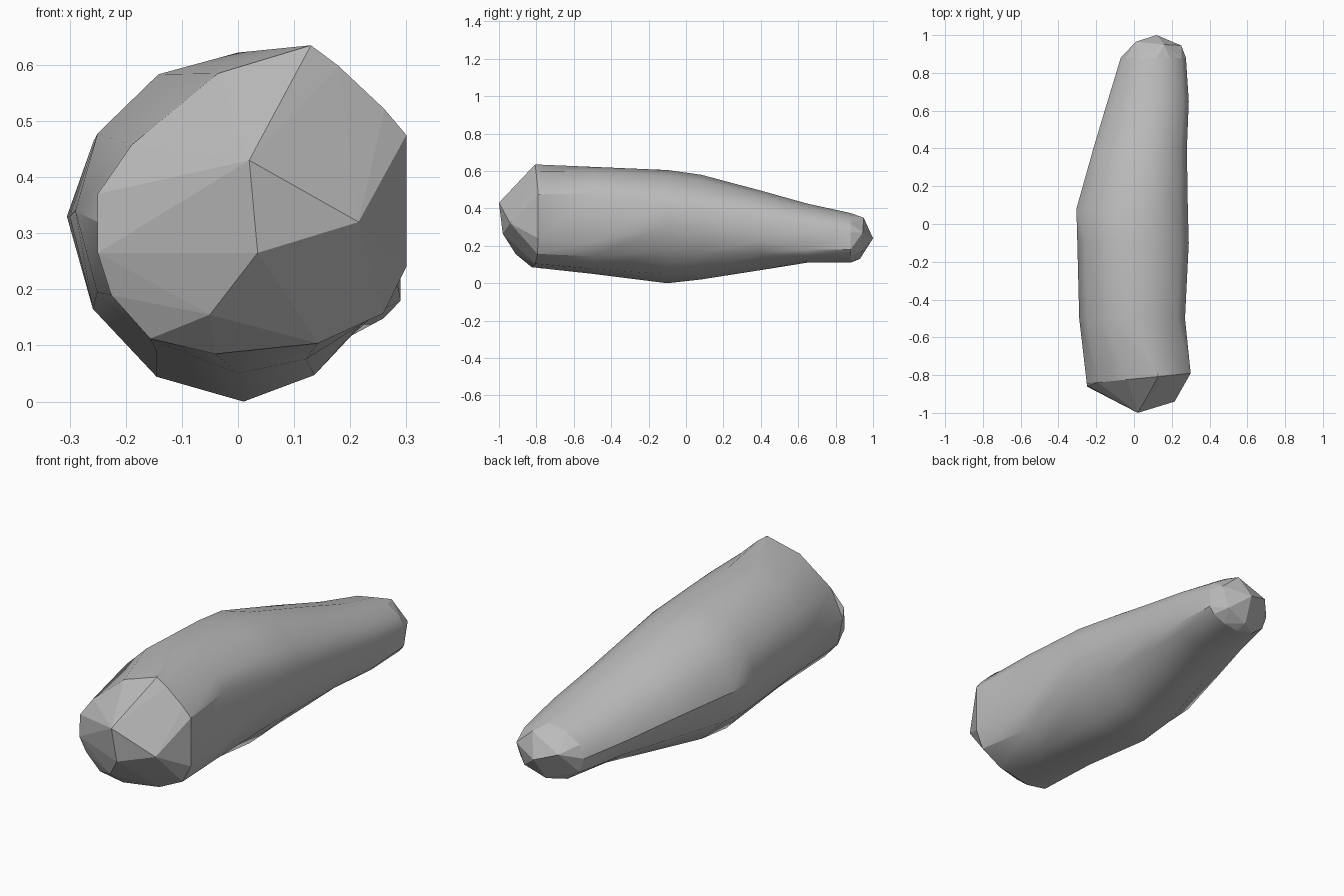
import bpy, bmesh, math

cube = bpy.data.objects.get("Cube")
if cube:
    bpy.data.objects.remove(cube)

# Stations along the body: y, left, right, bottom, top,
# left height, right crease height, right lower height, ridge x, keel x
STATIONS = [
    (-.82, -.25, .30, .085, .635, .32, .475, .24, .13, -.04),
    (-.50, -.29, .27, .05, .622, .34, .48, .22, .0, 0),
    (-.10, -.30, .29, 0, .605, .33, .42, .31, .01, .01),
    (.08, -.305, .285, .02, .58, .33, .39, .28, .01, .02),
    (.40, -.215, .28, .07, .495, .30, .35, .23, .06, .06),
    (.65, -.14, .29, .11, .425, .27, .31, .18, .1, .09),
    (.88, -.07, .275, .11, .375, .25, .27, .18, .12, .11),
]
FRONT = [(.02, -1, .43), (.215, -.94, .32), (.035, -.98, .265),
         (-.05, -.91, .155), (-.25, -.86, .265), (-.25, -.855, .37)]
BACK = [(.16, .95, .35), (.01, .965, .28), (.25, .945, .27),
        (.12, 1, .24), (.1, .93, .13), (.21, .94, .17)]
# Flatness of each quarter of the outline, from upper right round to lower right
FRONT_POWERS = (1.8, 1.2, .85, .9)
BODY_POWERS = (1.15, 1.03, 1, 1.15)


def section(bm, y, left, right, low, top, left_z, crease, right_low, ridge, keel):
    """Lopsided outline, each quarter more or less flattened."""
    first = y == STATIONS[0][0]
    quarters = [(ridge, crease, right, top), (ridge, left_z, left, top),
                (keel, left_z, left, low), (keel, right_low, right, low)]
    powers = FRONT_POWERS if first else BODY_POWERS
    ring = []
    for step in range(13):
        quarter = min(step // 3, 3)
        cx, cz, ex, ez = quarters[quarter]
        angle = math.radians(30 * step)
        x = cx + abs(math.cos(angle)) ** powers[quarter] * (ex - cx)
        z = cz + abs(math.sin(angle)) ** powers[quarter] * (ez - cz)
        ring.append(bm.verts.new((x, y + .1 * x * first, z)))
    return ring


def cap(bm, ring, points):
    """Faceted end wrapped around the ring and the given corners."""
    corners = [bm.verts.new(p) for p in points]
    bmesh.ops.convex_hull(bm, input=ring + corners)
    inner = [f for f in bm.faces if all(v in ring for v in f.verts)]
    bmesh.ops.delete(bm, geom=inner, context='FACES_ONLY')


# Long rounded body with faceted ends
bm = bmesh.new()
rings = [section(bm, *s) for s in STATIONS]
cap(bm, rings[0], FRONT)
cap(bm, rings[-1], BACK)
for a, b in zip(rings, rings[1:]):
    for i in range(len(a)):
        j = (i + 1) % len(a)
        bm.faces.new((a[i], a[j], b[j], b[i]))
loose = [e for e in bm.edges if not e.link_faces]
bmesh.ops.delete(bm, geom=loose, context='EDGES')
bmesh.ops.recalc_face_normals(bm, faces=bm.faces)
mesh = bpy.data.meshes.new("stone_body")
bm.to_mesh(mesh)
bm.free()
body = bpy.data.objects.new("stone_body", mesh)
bpy.context.collection.objects.link(body)

# Plain grey
grey = bpy.data.materials.new("stone_grey")
grey.use_nodes = True
colour = (.5, .5, .5, 1)
grey.diffuse_color = colour
grey.node_tree.nodes["Principled BSDF"].inputs["Base Color"].default_value = colour
mesh.materials.append(grey)

# Smooth sides, flat facets on both ends
bpy.context.view_layer.objects.active = body
body.select_set(True)
bpy.ops.object.shade_smooth_by_angle(angle=math.radians(33))
for face in mesh.polygons:
    ys = [mesh.vertices[v].co.y for v in face.vertices]
    if min(ys) < -.86 or max(ys) > .9:
        face.use_smooth = False
